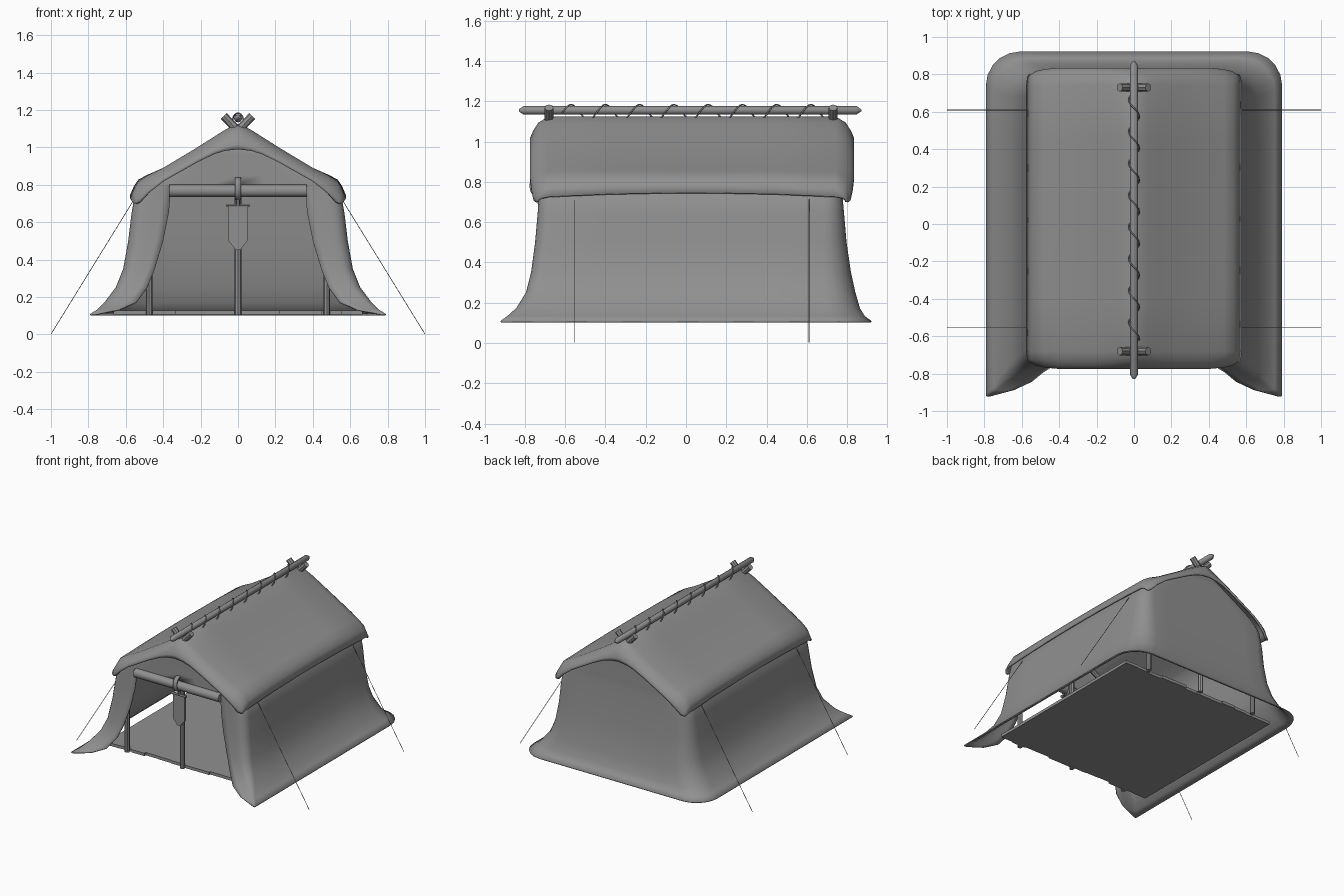
import bpy, bmesh, math, random
from mathutils import Vector

if "Cube" in bpy.data.objects:
    bpy.data.objects.remove(bpy.data.objects["Cube"])

random.seed(4)
GREY = bpy.data.materials.new("dark_grey")
GREY.diffuse_color = (.28, .28, .28, 1)
GREY.use_nodes = True
GREY.node_tree.nodes["Principled BSDF"].inputs["Base Color"].default_value = GREY.diffuse_color


def finish(name, bm, thickness=0, angle=40):
    bmesh.ops.remove_doubles(bm, verts=bm.verts, dist=0.0005)
    bmesh.ops.recalc_face_normals(bm, faces=bm.faces)
    me = bpy.data.meshes.new(name)
    bm.to_mesh(me)
    bm.free()
    me.materials.append(GREY)
    ob = bpy.data.objects.new(name, me)
    bpy.context.collection.objects.link(ob)
    bpy.ops.object.select_all(action='DESELECT')
    ob.select_set(True)
    bpy.context.view_layer.objects.active = ob
    if angle:
        bpy.ops.object.shade_smooth_by_angle(angle=math.radians(angle))
    if thickness:
        m = ob.modifiers.new("thickness", 'SOLIDIFY')
        m.thickness = thickness
        m.offset = 0
    return ob


def loft(name, rows, thickness, angle=60):
    bm = bmesh.new()
    grid = [[bm.verts.new(p) for p in row] for row in rows]
    for a, b in zip(grid, grid[1:]):
        for i in range(len(a) - 1):
            bm.faces.new((a[i], a[i + 1], b[i + 1], b[i]))
    return finish(name, bm, thickness, angle)


def pole(name, points, radii, sides=8):
    """Straight pole through points on one line, one radius per point."""
    pts = [Vector(p) for p in points]
    q = (pts[-1] - pts[0]).to_track_quat('Z', 'Y')
    bm = bmesh.new()
    rings = [[bm.verts.new(p + q @ Vector((r * math.cos(2 * math.pi * k / sides),
                                           r * math.sin(2 * math.pi * k / sides), 0)))
              for k in range(sides)] for p, r in zip(pts, radii)]
    for a, b in zip(rings, rings[1:]):
        for k in range(sides):
            n = (k + 1) % sides
            bm.faces.new((a[k], a[n], b[n], b[k]))
    bm.faces.new(rings[0][::-1])
    bm.faces.new(rings[-1])
    return finish(name, bm)


def rod(name, a, b, r, sides=8):
    return pole(name, [a, b], [r, r], sides)


def extrude(name, outline, y0, y1):
    """Extrude an (x, z) outline along y."""
    bm = bmesh.new()
    face = bm.faces.new([bm.verts.new((x, y0, z)) for x, z in outline])
    new = bmesh.ops.extrude_face_region(bm, geom=[face])['geom']
    verts = [v for v in new if isinstance(v, bmesh.types.BMVert)]
    bmesh.ops.translate(bm, verts=verts, vec=(0, y1 - y0, 0))
    return finish(name, bm, 0, 0)


def rope(name, points, r):
    cu = bpy.data.curves.new(name, 'CURVE')
    cu.dimensions = '3D'
    cu.bevel_depth = r
    cu.bevel_resolution = 1
    cu.use_fill_caps = True
    cu.materials.append(GREY)
    sp = cu.splines.new('POLY')
    sp.points.add(len(points) - 1)
    for p, c in zip(sp.points, points):
        p.co = (*c, 1)
    ob = bpy.data.objects.new(name, cu)
    bpy.context.collection.objects.link(ob)
    return ob


# Cloth walls: z, side x, front y, back y, flap edge x, front radius, back radius
levels = [(.105, .79, -.92, .92, .77, .005, .18), (.13, .75, -.885, .885, .64, .015, .17),
          (.17, .71, -.84, .86, .545, .03, .16), (.25, .65, -.79, .837, .485, .05, .15),
          (.35, .61, -.765, .815, .445, .06, .13), (.5, .583, -.745, .793, .4, .06, .11),
          (.65, .565, -.732, .78, .37, .06, .09), (.76, .545, -.725, .77, .36, .06, .08),
          (.8, .5, -.722, .768, .36, .05, .06), (.801, .499, -.722, .768, 0, .05, .06),
          (.85, .42, -.72, .766, 0, .03, .03), (.96, .23, -.72, .765, 0, .02, .02),
          (1.06, .04, -.72, .765, 0, .01, .01)]


def arc(cx, cy, r, a0, a1, n):
    return [(cx + r * math.cos(math.radians(a0 + (a1 - a0) * k / n)),
             cy + r * math.sin(math.radians(a0 + (a1 - a0) * k / n))) for k in range(n + 1)]


rows = []
for z, xs, yf, yb, xi, rf, rb in levels:
    front = [(xi + (xs - rf - xi) * k / 3, yf) for k in range(3)]
    c1 = arc(xs - rf, yf + rf, rf, -90, 0, 4)
    c2 = arc(xs - rb, yb - rb, rb, 0, 90, 5)
    y0, y1 = c1[-1][1], c2[0][1]
    side = [(xs, y0 + (y1 - y0) * k / 6) for k in range(1, 6)]
    back = [((xs - rb) * (1 - k / 4), yb) for k in range(1, 5)]
    half = front + c1 + side + c2 + back
    full = half + [(-x, y) for x, y in half[-2::-1]]
    rows.append([(x, y, z) for x, y in full])
loft("tent_walls", rows, .008)

# Draped roof: profile x, z, end drop factor, corner pull-in
profile = [(0, 1.12, 1, 0), (.025, 1.113, .97, 0), (.07, 1.088, .82, 0), (.13, 1.05, .67, 0),
           (.22, .993, .57, 0), (.4, .885, .52, 0), (.48, .845, .68, .2), (.53, .812, .8, .5),
           (.552, .77, .55, .85), (.572, .72, .15, 1)]
front_end = [(-.77, .13), (-.77, .105), (-.755, .07), (-.73, .03), (-.68, 0)]
stations = front_end + [(-.4, 0), (-.1, 0), (.15, 0), (.45, 0)] \
    + [(.06 - y, d) for y, d in front_end[::-1]]
rows = []
for y, drop in stations:
    half = []
    for x, z, f, pull in profile:
        u = (y - .03) / .8
        hem = .025 * pull * (1 - u * u)
        inset = .035 * pull * min(1, drop / .1)
        half.append((x - .12 * pull * drop, y - math.copysign(inset, u), z - f * drop + hem))
    rows.append([(-x, yy, z) for x, yy, z in half[:0:-1]] + half)
loft("roof_cover", rows, .01)

# Plank floor
for i in range(12):
    w = 1.33 / 12
    x = -.665 + i * w
    extrude(f"floor_plank_{i + 1}", [(x, .106), (x + w, .106), (x + w, .128), (x, .128)],
            -.665 + random.uniform(-.01, .01), .70 + random.uniform(-.01, .01))

# Frame: posts, rafters and the crossed sticks that carry the ridge pole
for end, y in (("front", -.68), ("back", .73)):
    rod(f"{end}_centre_post", (0, y, .105), (0, y, 1.06), .018)
    for side, s in (("right", 1), ("left", -1)):
        rod(f"{end}_{side}_post", (.475 * s, y, .105), (.475 * s, y, .8), .018)
        rod(f"{end}_{side}_rafter", (.49 * s, y, .785), (.02 * s, y, 1.075), .018)
        rod(f"{end}_{side}_crossed_stick", (.1 * s, y, .985), (-.076 * s, y, 1.168), .022)

# Ridge pole with pointed ends and spiral lashing
pole("ridge_pole", [(0, -.83, 1.155), (0, -.805, 1.155), (0, .845, 1.155), (0, .87, 1.155)],
     [.005, .022, .022, .005])
spiral = []
for k in range(125):
    y = -.62 + 1.31 * k / 124
    a = 2 * math.pi * (y - .62) / .17
    spiral.append((-.028 * math.sin(a), y, 1.145 + .038 * math.cos(a)))
rope("ridge_lashing", spiral, .004)

# Guy ropes
for side, s in (("right", 1), ("left", -1)):
    for end, y in (("front", -.555), ("back", .61)):
        rope(f"{end}_{side}_guy_rope", [(.56 * s, y, .715), (s * .999, y, .003)], .002)

# Rolled door, its strap and the hanging pennant
rod("rolled_door", (-.365, -.732, .768), (.365, -.732, .768), .034, 12)
ring = [(-.732 + .042 * math.cos(a), .78 + .056 * math.sin(a))
        for a in [2 * math.pi * k / 12 for k in range(12)]]
loft("door_strap", [[(x, y, z) for y, z in ring + ring[:1]] for x in (-.016, .016)], .008)
rod("pennant_bar", (-.062, -.722, .69), (.062, -.722, .69), .01, 6)
rod("pennant_cord", (0, -.726, .69), (0, -.726, .74), .012, 6)
extrude("pennant", [(-.05, .685), (-.05, .5), (-.012, .452), (.012, .452), (.05, .5), (.05, .685)],
        -.728, -.712)
